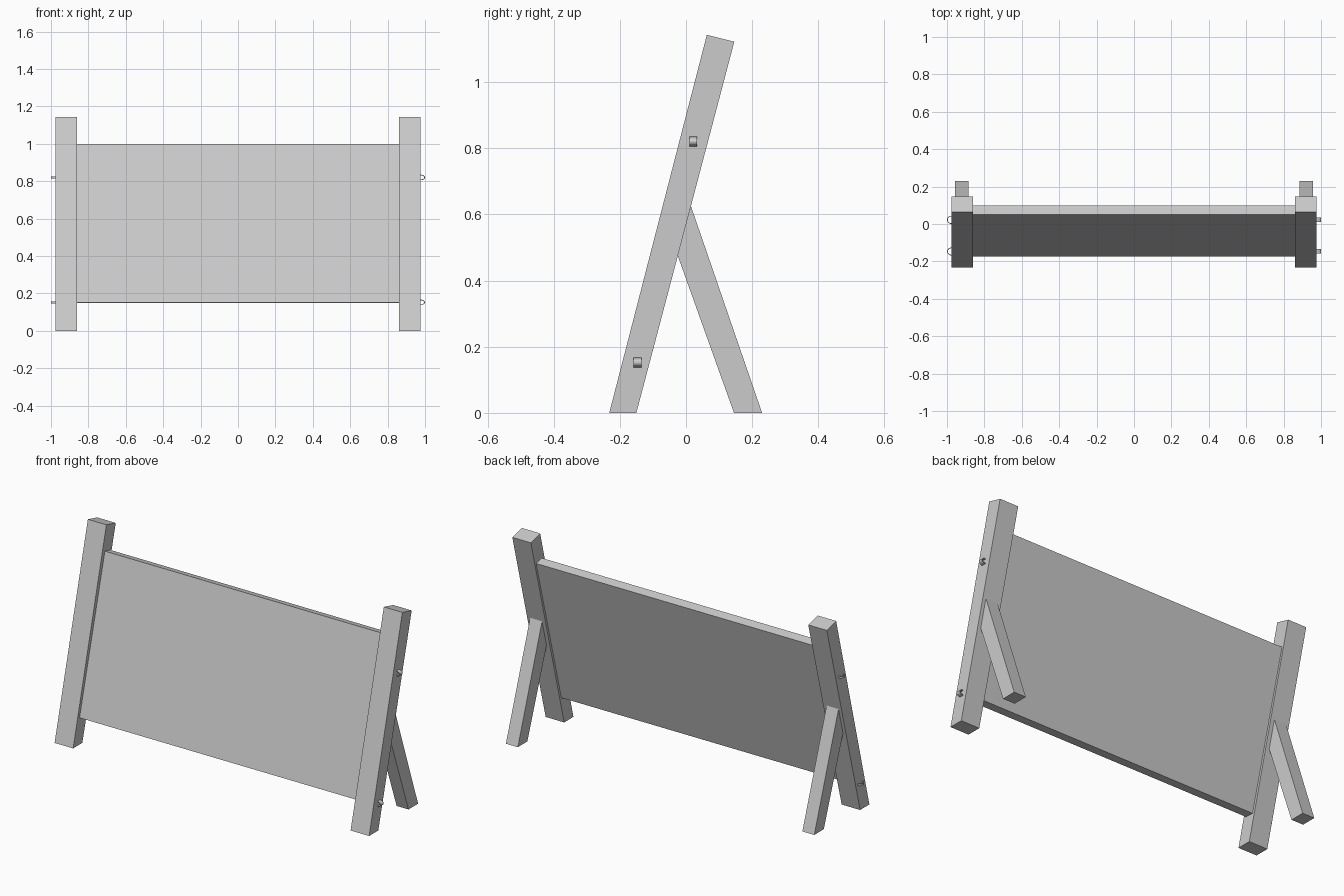
import bpy, bmesh, math
from mathutils import Vector

if "Cube" in bpy.data.objects:
    bpy.data.objects.remove(bpy.data.objects["Cube"])


def prism(name, profile, axis, lo, hi):
    """Extrude a closed 2D outline along x, y or z (0, 1, 2) from lo to hi."""
    bm = bmesh.new()
    verts = []
    for a, b in profile:
        co = [a, b]
        co.insert(axis, lo)
        verts.append(bm.verts.new(co))
    face = bm.faces.new(verts)
    new = bmesh.ops.extrude_face_region(bm, geom=[face])["geom"]
    step = Vector((0, 0, 0))
    step[axis] = hi - lo
    bmesh.ops.translate(bm, vec=step, verts=[v for v in new if isinstance(v, bmesh.types.BMVert)])
    bmesh.ops.recalc_face_normals(bm, faces=bm.faces)
    mesh = bpy.data.meshes.new(name)
    bm.to_mesh(mesh)
    bm.free()
    obj = bpy.data.objects.new(name, mesh)
    bpy.context.collection.objects.link(obj)
    return obj


def half_ring(x0, depth, centre, r, thick, swap):
    """Outline of a thin half-ring standing out from a post side."""
    pts = []
    for d, angles in ((0, range(-90, 91, 20)), (thick, range(90, -91, -20))):
        for a in angles:
            t = math.radians(a)
            pts.append((x0 + (depth - math.copysign(d, depth)) * math.cos(t),
                        centre + (r - d) * math.sin(t)))
    return pts


post = [(-0.232, 0), (-0.15, 0), (0.146, 1.122), (0.063, 1.143)]
brace = [(0.145, 0), (0.23, 0), (0.015, 0.625), (-0.025, 0.475)]
panel = [(-0.175, 0.15), (-0.125, 0.148), (0.099, 0.988), (0.05, 1.0)]

# leaning posts and rear braces
for side, s in (("left", -1), ("right", 1)):
    prism(side + "_post", post, 0, s * 0.862, s * 0.977)
    prism(side + "_brace", brace, 0, s * 0.884, s * 0.958)

# board between the posts
prism("board", panel, 0, -0.863, 0.863)

# hooks: upright on the right post, lying flat on the left post
for level, y, z in (("upper", 0.022, 0.82), ("lower", -0.147, 0.152)):
    prism(level + "_right_hook", half_ring(0.975, 0.025, z, 0.015, 0.004, False),
          1, y - 0.012, y + 0.012)
    prism(level + "_left_hook", half_ring(-0.975, -0.025, y, 0.022, 0.004, False),
          2, z - 0.005, z + 0.005)
